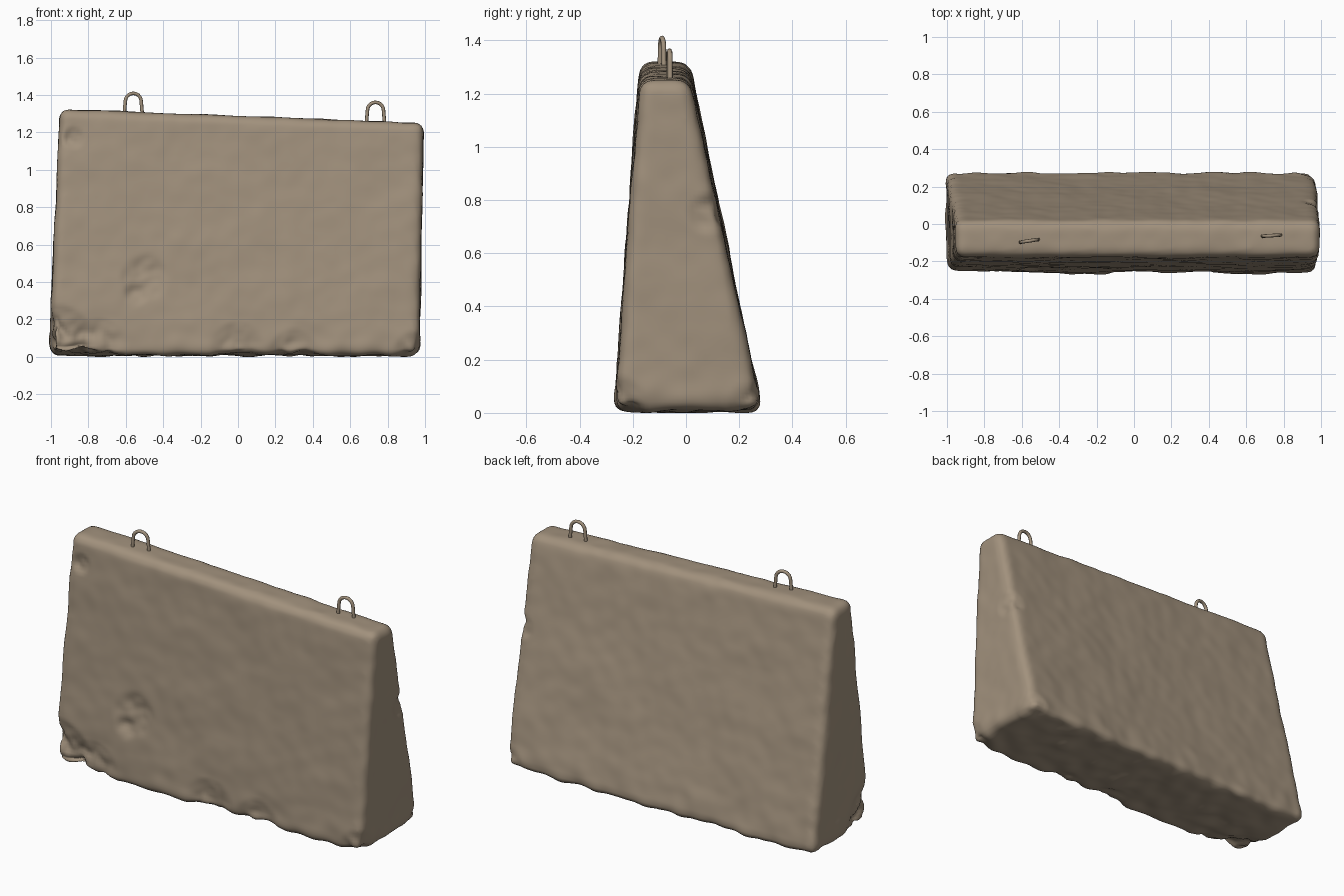
import bpy, bmesh, math
from mathutils import Vector, noise

cube = bpy.data.objects.get("Cube")
if cube:
    bpy.data.objects.remove(cube, do_unlink=True)


def material(name, rgb):
    mat = bpy.data.materials.new(name)
    mat.use_nodes = True
    colour = (*rgb, 1)
    mat.diffuse_color = colour
    bsdf = mat.node_tree.nodes["Principled BSDF"]
    bsdf.inputs["Base Color"].default_value = colour
    bsdf.inputs["Roughness"].default_value = 0.9
    return mat


concrete = material("weathered concrete", (0.36, 0.285, 0.205))


def add_object(name, data):
    obj = bpy.data.objects.new(name, data)
    bpy.context.collection.objects.link(obj)
    return obj


# Tapered slab: wide foot, narrow top sloping down to one side
bm = bmesh.new()
bmesh.ops.create_cube(bm, size=2)
for v in bm.verts:
    left, back, top = v.co.x > 0, v.co.y > 0, v.co.z > 0
    if top:
        v.co = (0.995 if left else -0.955, 0.015 if back else -0.175, 1.25 if left else 1.325)
    else:
        v.co = (0.97 if left else -1.01, 0.285 if back else -0.27, 0.008)
foot = [e for e in bm.edges if all(v.co.z < 0.1 for v in e.verts)]
rest = [e for e in bm.edges if e not in foot]
bmesh.ops.bevel(bm, geom=rest, offset=0.045, segments=3, profile=0.5, affect='EDGES')
foot = [e for e in bm.edges if all(v.co.z < 0.03 for v in e.verts)]
bmesh.ops.bevel(bm, geom=foot, offset=0.05, segments=3, profile=0.5, affect='EDGES')
blank = bpy.data.meshes.new("slab_blank")
bm.to_mesh(blank)
bm.free()
slab = add_object("concrete_slab", blank)

# Even dense skin for the weathering
remesh = slab.modifiers.new("Skin", 'REMESH')
remesh.mode = 'VOXEL'
remesh.voxel_size = 0.016
soften = slab.modifiers.new("Soften", 'SMOOTH')
soften.factor = 0.5
soften.iterations = 4
graph = bpy.context.evaluated_depsgraph_get()
skin = bpy.data.meshes.new_from_object(slab.evaluated_get(graph))
slab.modifiers.clear()
slab.data = skin

# Knocked-off spots: centre, radius, depth
chips = [
    ((-0.50, -0.23, 0.42), 0.13, 0.018),
    ((-0.55, -0.24, 0.34), 0.07, 0.015),
    ((-0.88, -0.18, 1.17), 0.06, 0.025),
    ((-0.98, -0.27, 0.04), 0.24, 0.05),
    ((-0.75, -0.27, 0.05), 0.16, 0.025),
    ((0.00, -0.27, 0.04), 0.15, 0.02),
    ((0.30, -0.27, 0.02), 0.13, 0.02),
    ((0.96, 0.08, 0.75), 0.08, 0.02),
    ((0.95, -0.26, 0.02), 0.12, 0.025),
    ((0.95, 0.25, 0.02), 0.10, 0.02),
]
bm = bmesh.new()
bm.from_mesh(skin)
bm.normal_update()
moves = []
for v in bm.verts:
    p = v.co
    push = 0.006 * noise.noise(p * 4) + 0.003 * noise.noise(p * 12)
    # The foot is rougher than the walls
    rough = max(0, 1 - p.z / 0.2)
    push += rough * 0.014 * noise.noise(p * 9 + Vector((3, 5, 7)))
    for centre, radius, depth in chips:
        near = 1 - (p - Vector(centre)).length / radius
        if near > 0:
            push -= depth * min(1, near * 2) * (0.7 + 0.6 * noise.noise(p * 18))
    moves.append(v.normal * push)
for v, move in zip(bm.verts, moves):
    v.co += move
    v.co.z = max(v.co.z, 0)
for f in bm.faces:
    f.smooth = True
bm.to_mesh(skin)
bm.free()
skin.materials.clear()
skin.materials.append(concrete)


# Bent wire lifting loops set into the top
def lifting_loop(name, x, y, top, turn):
    curve = bpy.data.curves.new(name, 'CURVE')
    curve.dimensions = '3D'
    curve.bevel_depth = 0.0095
    curve.bevel_resolution = 2
    curve.use_fill_caps = True
    arch = [(0.043 * math.cos(a), -0.043 + 0.043 * math.sin(a))
            for a in (math.pi * i / 10 for i in range(11))]
    path = [(0.052, -0.15)] + arch + [(-0.052, -0.15)]
    spline = curve.splines.new('POLY')
    spline.points.add(len(path) - 1)
    for point, (u, h) in zip(spline.points, path):
        point.co = (x + u * math.cos(turn), y + u * math.sin(turn), top - 0.0095 + h, 1)
    spline.use_smooth = True
    wire = add_object(name, curve)
    mesh = bpy.data.meshes.new_from_object(
        wire.evaluated_get(bpy.context.evaluated_depsgraph_get()))
    bpy.data.objects.remove(wire, do_unlink=True)
    mesh.materials.clear()
    mesh.materials.append(concrete)
    for f in mesh.polygons:
        f.use_smooth = True
    add_object(name, mesh)


lifting_loop("lifting_loop_right", -0.56, -0.09, 1.418, 0.15)
lifting_loop("lifting_loop_left", 0.735, -0.062, 1.37, 0.06)
